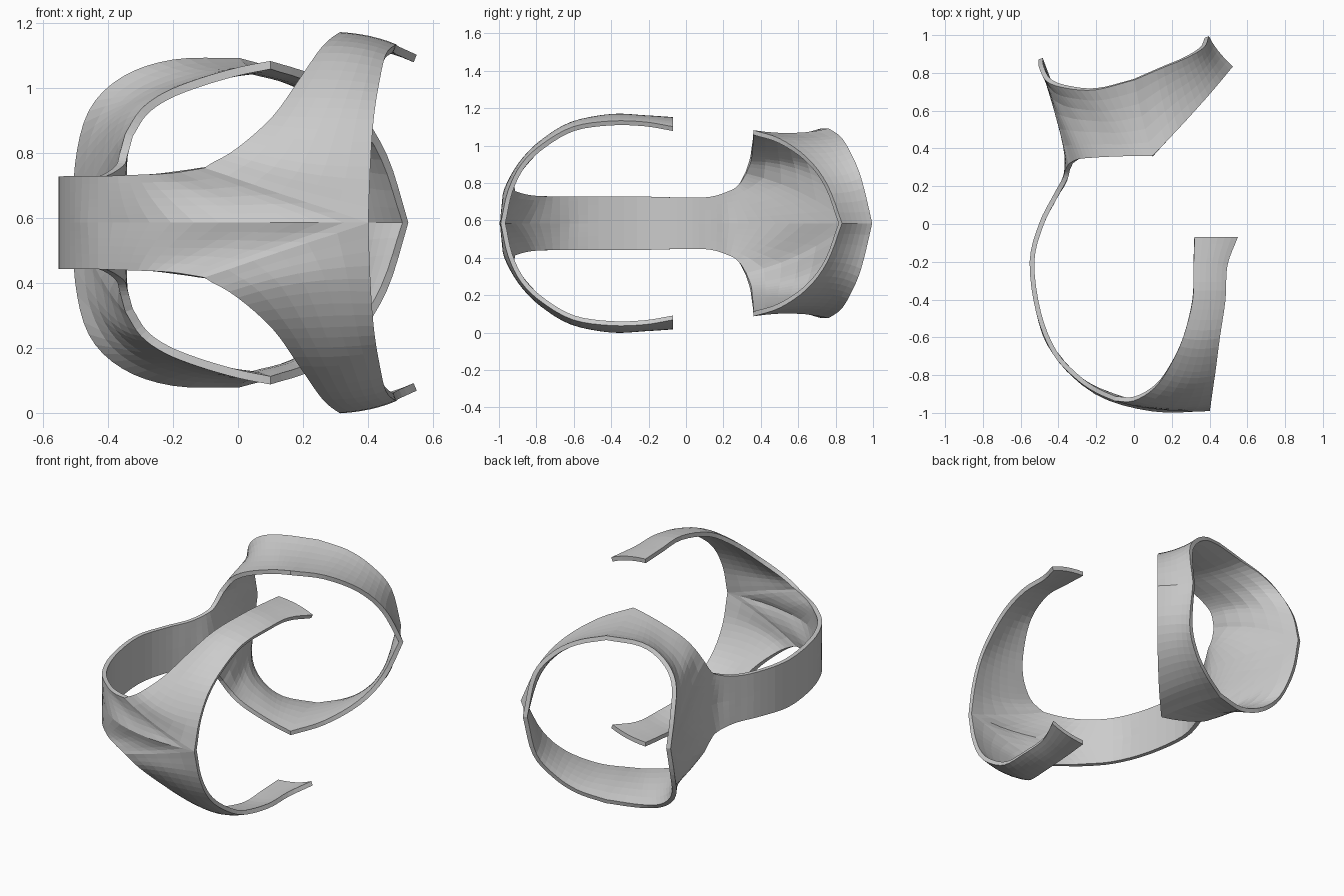
import bpy, bmesh
from mathutils import Vector

if "Cube" in bpy.data.objects:
    bpy.data.objects.remove(bpy.data.objects["Cube"])

MID_Z = 0.585      # height of the symmetry plane
THICK = 0.025
ALONG, ACROSS = 4, 6

# Each station is (outer edge, middle, inner edge or midline); heights are above the symmetry plane
# Arm of the lower cuff, from the free tip to the cuff's front corner
ARM = [
    ((.32, -.07, .555), (.44, -.07, .54), (.545, -.07, .505)),
    ((.315, -.22, .565), (.41, -.22, .555), (.49, -.22, .53)),
    ((.31, -.40, .572), (.40, -.40, .56), (.48, -.40, .535)),
    ((.26, -.60, .53), (.355, -.61, .528), (.45, -.60, .505)),
    ((.19, -.75, .43), (.31, -.775, .43), (.43, -.76, .415)),
    ((.11, -.86, .32), (.26, -.885, .315), (.415, -.87, .31)),
    ((.00, -.925, .225), (.20, -.96, .18), (.405, -.94, .17)),
    ((-.10, -.925, .17), (.13, -.97, .09), (.40, -.978, 0)),
]
# Strap and spine, up to the back of the upper ring
SPINE = [
    ARM[-1],
    ((-.20, -.88, .155), None, (.10, -.98, 0)),
    ((-.30, -.81, .147), (-.26, -.845, .075), (-.20, -.89, 0)),
    ((-.42, -.68, .143), None, (-.42, -.68, 0)),
    ((-.505, -.47, .143), None, (-.505, -.47, 0)),
    ((-.54, -.20, .142), None, (-.54, -.20, 0)),
    ((-.49, .00, .137), None, (-.49, .00, 0)),
    ((-.42, .14, .142), None, (-.42, .14, 0)),
    ((-.365, .24, .175), None, (-.355, .28, 0)),
    ((-.352, .285, .21), (-.36, .42, .12), (-.38, .55, 0)),
    ((-.335, .32, .27), (-.41, .60, .17), (-.495, .875, 0)),
]
# Upper ring, left part
RING_LEFT = [
    SPINE[-1],
    ((-.29, .345, .34), (-.38, .58, .30), (-.49, .83, .18)),
    ((-.22, .352, .39), (-.31, .56, .375), (-.45, .76, .34)),
    ((-.12, .357, .43), (-.22, .55, .42), (-.35, .725, .44)),
    ((.00, .36, .465), (-.10, .545, .455), (-.20, .715, .49)),
    ((.10, .36, .485), (.04, .57, .47), (.00, .765, .495)),
]
# Upper ring, slanted right part
RING_RIGHT = [
    RING_LEFT[-1],
    ((.23, .50, .44), (.18, .68, .43), (.15, .83, .45)),
    ((.36, .645, .34), (.31, .77, .34), (.27, .88, .37)),
    ((.45, .75, .20), (.39, .85, .21), (.36, .935, .24)),
    ((.515, .825, 0), (.435, .91, 0), (.385, .99, 0)),
]


def smooth_line(pts):
    """Catmull-Rom curve through the points."""
    p = [2 * pts[0] - pts[1]] + pts + [2 * pts[-1] - pts[-2]]
    out = []
    for i in range(1, len(p) - 2):
        a, b, c, d = p[i - 1:i + 3]
        for k in range(ALONG):
            t = k / ALONG
            out.append(.5 * (2 * b + (c - a) * t + (2 * a - 5 * b + 4 * c - d) * t * t
                             + (3 * b - a - 3 * c + d) * t ** 3))
    return out + [pts[-1]]


def ribbon(bm, stations):
    """Curved sheet swept through three-point stations."""
    full = []
    for a, m, b in stations:
        a, b = Vector(a), Vector(b)
        full.append((a, Vector(m) if m else (a + b) / 2, b))
    rows = []
    for a, m, b in zip(*[smooth_line(list(col)) for col in zip(*full)]):
        row = []
        for k in range(ACROSS + 1):
            t = k / ACROSS
            co = (a * (2 * t - 1) * (t - 1) + m * 4 * t * (1 - t) + b * t * (2 * t - 1))
            co.z = max(co.z, 0)
            row.append(bm.verts.new(co))
        rows.append(row)
    for r, s in zip(rows, rows[1:]):
        for k in range(ACROSS):
            bm.faces.new((r[k], r[k + 1], s[k + 1], s[k]))


# Upper half of the brace shell
bm = bmesh.new()
for part in (ARM, SPINE, RING_LEFT, RING_RIGHT):
    ribbon(bm, part)
bmesh.ops.remove_doubles(bm, verts=bm.verts, dist=.0005)
bmesh.ops.recalc_face_normals(bm, faces=bm.faces)
mesh = bpy.data.meshes.new("brace_shell")
bm.to_mesh(mesh)
bm.free()
brace = bpy.data.objects.new("brace_shell", mesh)
brace.location.z = MID_Z
bpy.context.collection.objects.link(brace)

# Mirror to the lower half, then give the sheet its thickness
mirror = brace.modifiers.new("mirror", 'MIRROR')
mirror.use_axis = (False, False, True)
mirror.merge_threshold = .001
solid = brace.modifiers.new("thickness", 'SOLIDIFY')
solid.thickness = THICK
solid.offset = 0
